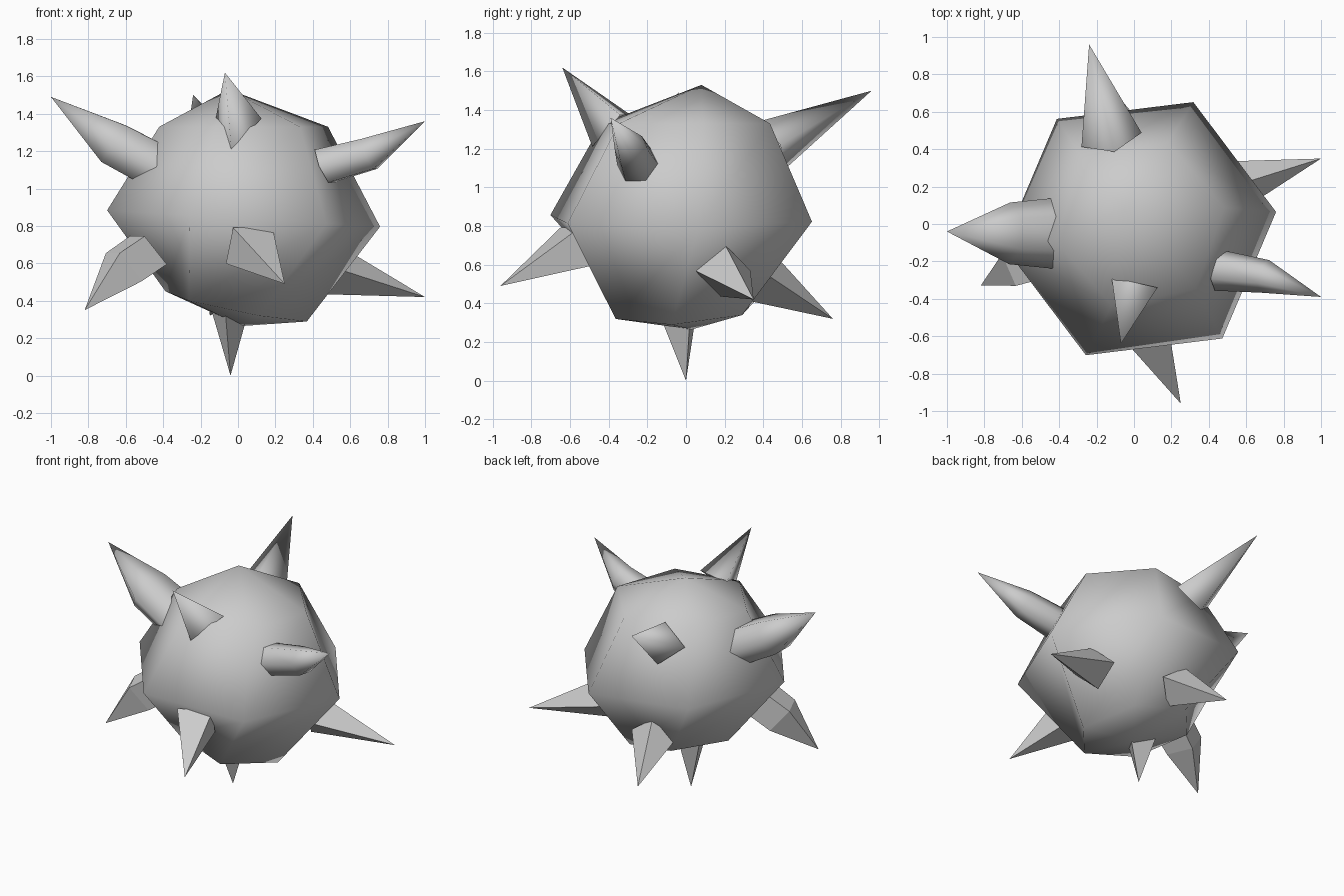
import bpy
import bmesh
from math import cos, sin, tau, radians
from mathutils import Vector

cube = bpy.data.objects.get("Cube")
if cube:
    bpy.data.objects.remove(cube, do_unlink=True)

# One plain grey for everything
grey = bpy.data.materials.new("stone_grey")
grey.use_nodes = True
tone = (0.6, 0.6, 0.6, 1)
grey.diffuse_color = tone
grey.node_tree.nodes["Principled BSDF"].inputs["Base Color"].default_value = tone


def loft(name, rings, points, smooth):
    """Skin a list of rings; points pairs an end ring index with its apex."""
    bm = bmesh.new()
    loops = [[bm.verts.new(p) for p in ring] for ring in rings]
    n = len(loops[0])
    for a, b in zip(loops, loops[1:]):
        for i in range(n):
            j = (i + 1) % n
            bm.faces.new((a[i], a[j], b[j], b[i]))
    for index, point in points:
        loop = loops[index]
        # Wind the fan to agree with the walls, which run from first to last
        if index == 0:
            loop = loop[::-1]
        apex = bm.verts.new(point)
        for i in range(n):
            bm.faces.new((loop[i], loop[(i + 1) % n], apex))
    mesh = bpy.data.meshes.new(name)
    bm.to_mesh(mesh)
    bm.free()
    mesh.materials.append(grey)
    for face in mesh.polygons:
        face.use_smooth = smooth
    obj = bpy.data.objects.new(name, mesh)
    bpy.context.collection.objects.link(obj)


# Six-sided ball, slightly twisted and tilted: centre, radius, turn, slopes per ring
def ball_ring(centre, radius, turn, slope_x=0, slope_y=0):
    points = []
    for i in range(6):
        a = radians(turn) + tau * i / 6
        x, y = radius * cos(a), radius * sin(a)
        points.append(Vector(centre) + Vector((x, y, slope_x * x + slope_y * y)))
    return points


loft("ball", [
    ball_ring((-0.01, 0, 0.37), 0.385, -11, -0.2, 0.07),
    ball_ring((0.03, -0.025, 0.84), 0.735, 7, -0.06),
    ball_ring((0.03, 0, 1.33), 0.46, 11),
], [(0, (0.02, 0.03, 0.265)), (-1, (-0.05, 0.08, 1.53))], True)


def spike(name, tip, sections, sides, turn=0, smooth=False):
    """Open-based spike through (centre, half width, half height) to its tip."""
    tip = Vector(tip)
    direction = (tip - Vector(sections[0][0])).normalized()
    across = direction.cross(Vector((0, 0, 1))).normalized()
    up = across.cross(direction)
    rings = []
    for centre, width, height in sections:
        angles = [radians(turn) + tau * i / sides for i in range(sides)]
        # across, up and direction are left-handed in this order, so step backwards
        rings.append([Vector(centre) + across * width * cos(a) + up * height * sin(a)
                      for a in reversed(angles)])
    loft(name, rings, [(-1, tip)], smooth)


# Rounded horns on the upper half
spike("upper_right_horn", (-1, -0.04, 1.49),
      [((-0.42, -0.05, 1.11), 0.19, 0.14), ((-0.665, -0.05, 1.24), 0.165, 0.135)],
      6, 0, True)
spike("upper_left_horn", (1, -0.39, 1.36),
      [((0.46, -0.25, 1.12), 0.11, 0.11), ((0.7, -0.28, 1.185), 0.09, 0.1)], 6, 0, True)
spike("upper_back_horn", (-0.24, 0.96, 1.5),
      [((-0.12, 0.45, 1.22), 0.165, 0.14)], 4, 0, True)
spike("upper_front_horn", (-0.07, -0.64, 1.62),
      [((-0.01, -0.37, 1.32), 0.145, 0.16)], 3, -90, True)

# Faceted spikes on the front and the lower half
spike("front_spike", (0.25, -0.96, 0.49),
      [((0.06, -0.56, 0.695), 0.165, 0.15)], 4, 45)
spike("lower_left_spike", (1, 0.35, 0.42),
      [((0.49, 0.19, 0.57), 0.15, 0.14)], 4)
spike("lower_back_spike", (-0.15, 0.76, 0.32),
      [((-0.03, 0.39, 0.535), 0.16, 0.14)], 4)
spike("lower_right_spike", (-0.82, -0.33, 0.35),
      [((-0.48, -0.18, 0.67), 0.14, 0.14), ((-0.61, -0.22, 0.58), 0.13, 0.14)], 4, 45)
spike("bottom_spike", (-0.04, 0, 0),
      [((-0.05, -0.02, 0.34), 0.115, 0.115)], 3, -72)
